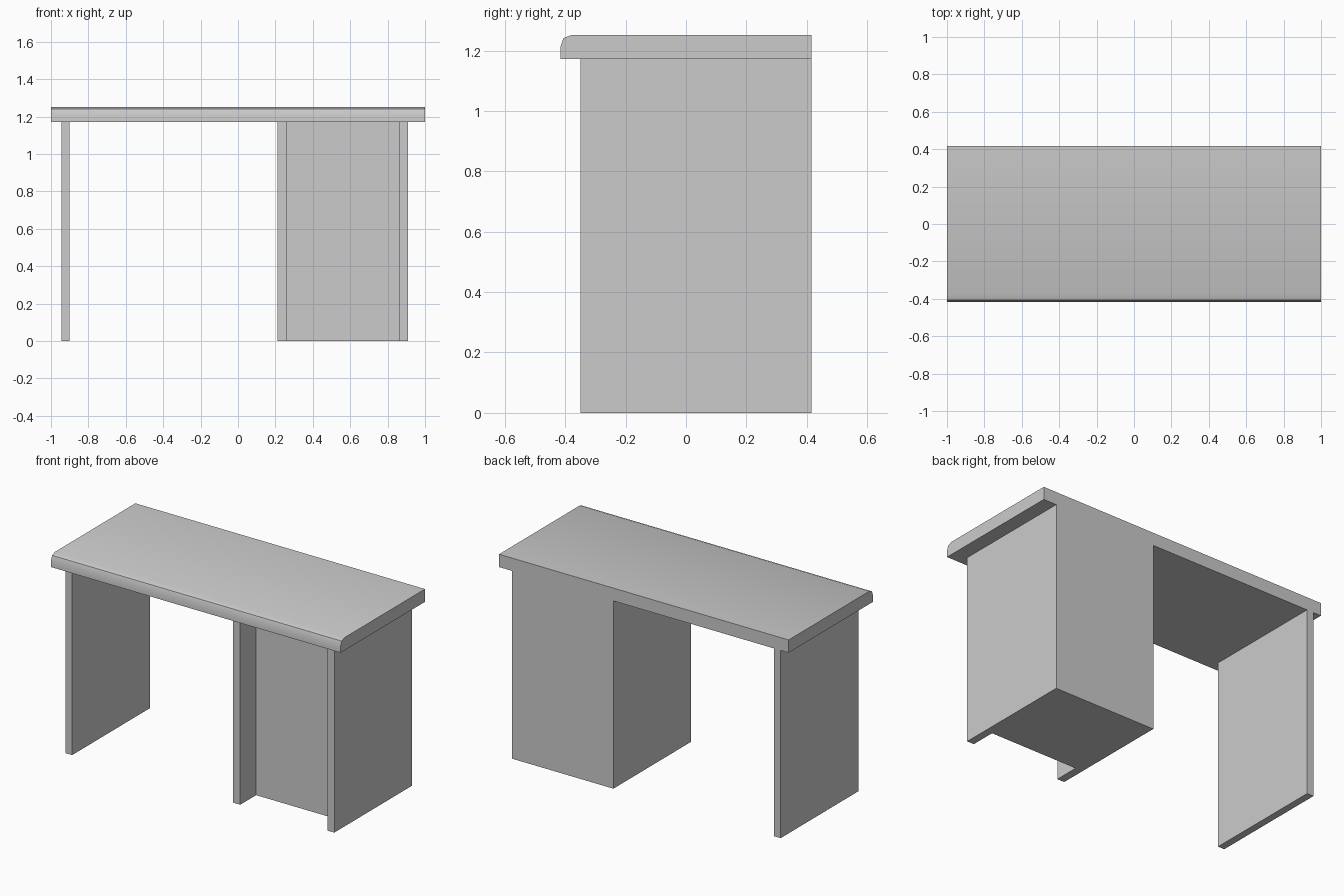
import bpy, bmesh, math
from mathutils import Vector

if "Cube" in bpy.data.objects:
    bpy.data.objects.remove(bpy.data.objects["Cube"])

def extrude(name, points, offset):
    """Fill an outline and sweep it along offset into a closed solid."""
    bm = bmesh.new()
    face = bm.faces.new([bm.verts.new(p) for p in points])
    swept = bmesh.ops.extrude_face_region(bm, geom=[face], use_keep_orig=True)
    verts = [v for v in swept["geom"] if isinstance(v, bmesh.types.BMVert)]
    bmesh.ops.translate(bm, verts=verts, vec=Vector(offset))
    bmesh.ops.recalc_face_normals(bm, faces=bm.faces)
    mesh = bpy.data.meshes.new(name)
    bm.to_mesh(mesh)
    bm.free()
    obj = bpy.data.objects.new(name, mesh)
    bpy.context.collection.objects.link(obj)
    return obj

FRONT, BACK = -0.35, 0.416     # depth range of the supports
UNDER, TOP = 1.172, 1.252      # underside and surface of the desktop

# Desktop: side profile with a rounded front lip
profile = [(BACK, UNDER), (BACK, TOP), (-0.377, TOP),
           (-0.406, 1.241), (-0.416, 1.212), (-0.416, UNDER)]
desktop = extrude("desktop", [(-1, y, z) for y, z in profile], (2, 0, 0))
bpy.context.view_layer.objects.active = desktop
desktop.select_set(True)
bpy.ops.object.shade_smooth_by_angle(angle=math.radians(30))

# Left support panel
panel = [(-0.945, FRONT), (-0.90, FRONT), (-0.90, BACK), (-0.945, BACK)]
extrude("left_panel", [(x, y, 0) for x, y in panel], (0, 0, UNDER))

# Right pedestal: plan outline with a recessed front between side panels
RECESS = -0.193
plan = [(0.21, FRONT), (0.26, FRONT), (0.26, RECESS), (0.862, RECESS),
        (0.862, FRONT), (0.91, FRONT), (0.91, BACK), (0.21, BACK)]
extrude("right_pedestal", [(x, y, 0) for x, y in plan], (0, 0, UNDER))
